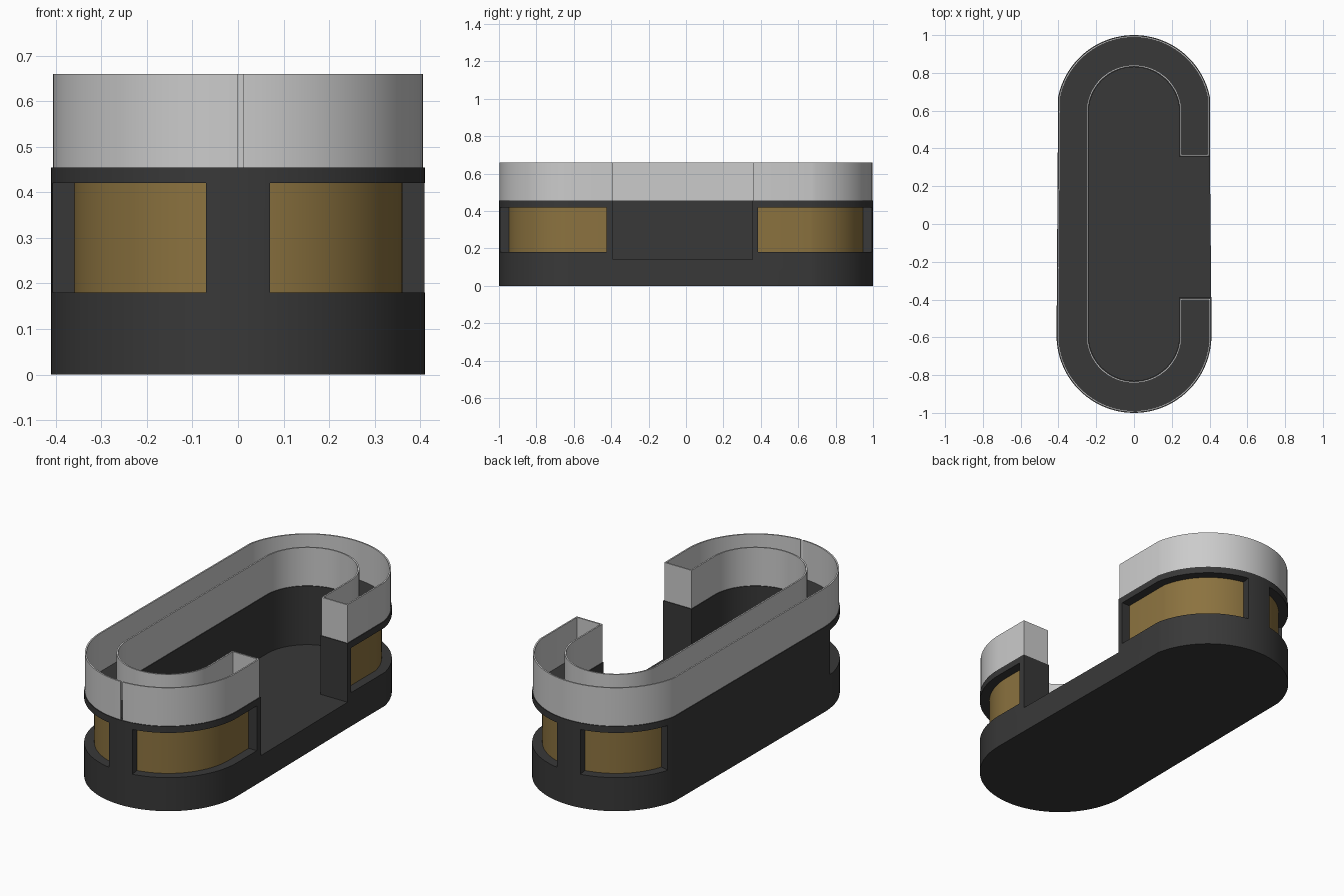
import bpy, bmesh
from math import sin, cos, radians

if "Cube" in bpy.data.objects:
    bpy.data.objects.remove(bpy.data.objects["Cube"])

R, CY = 0.41, 0.59            # end-cap radius and centre distance
OPEN0, OPEN1 = -0.39, 0.355   # doorway in the right-hand side
WALL, RIM = 0.17, 0.455       # counter depth and height


def arc(cy, r, a0, a1, n=48):
    return [(r * cos(radians(a0 + (a1 - a0) * i / n)),
             cy + r * sin(radians(a0 + (a1 - a0) * i / n))) for i in range(n + 1)]


def path(d, e=0.0):
    """C-shaped outline inset by d, from one side of the doorway to the other."""
    t = 11.5 if d < 0.1 else 0
    r = R - d
    return ([(r - 0.001, OPEN0 - e)] + arc(-CY, r, 0, -180)
            + arc(CY, r, 180 - t, t) + [(r * cos(radians(t)), OPEN1 + e)])


def make(name, bm, mat=None):
    me = bpy.data.meshes.new(name)
    bm.to_mesh(me)
    bm.free()
    ob = bpy.data.objects.new(name, me)
    bpy.context.collection.objects.link(ob)
    if mat:
        me.materials.append(mat)
    return ob


def prism(name, pts, z0, z1, mat=None):
    bm = bmesh.new()
    f = bm.faces.new([bm.verts.new((x, y, z0)) for x, y in pts])
    ext = bmesh.ops.extrude_face_region(bm, geom=[f])["geom"]
    bmesh.ops.translate(bm, vec=(0, 0, z1 - z0),
                        verts=[v for v in ext if isinstance(v, bmesh.types.BMVert)])
    bmesh.ops.recalc_face_normals(bm, faces=bm.faces)
    return make(name, bm, mat)


def activate(ob):
    bpy.ops.object.select_all(action='DESELECT')
    ob.select_set(True)
    bpy.context.view_layer.objects.active = ob


def cut(ob, cutter):
    cutter.hide_render = True
    m = ob.modifiers.new("cut", 'BOOLEAN')
    m.operation, m.solver, m.object = 'DIFFERENCE', 'EXACT', cutter
    activate(ob)
    bpy.ops.object.modifier_apply(modifier=m.name)
    bpy.data.objects.remove(cutter)


def smooth(ob):
    activate(ob)
    bpy.ops.object.shade_smooth_by_angle(angle=radians(25))


def material(name, rgb):
    m = bpy.data.materials.new(name)
    m.diffuse_color = (*rgb, 1)
    m.use_nodes = True
    m.node_tree.nodes["Principled BSDF"].inputs["Base Color"].default_value = m.diffuse_color
    return m


dark = material("dark", (0.04, 0.04, 0.04))
brown = material("brown", (0.26, 0.17, 0.05))

# Counter body: solid outline with the standing area and doorway cut out
body = prism("counter_body", path(0), 0, RIM, dark)
cut(body, prism("cavity", path(WALL) + [(0.6, OPEN1), (0.6, OPEN0)], 0.14, 0.6))

# Recessed windows round both ends: cap centre, arc range, straight end
windows = [("front_right", -CY, 0, -80.2, -0.425),
           ("front_left", -CY, -99.8, -173, None),
           ("back_right", CY, 11.5, 80.2, 0.385),
           ("back_left", CY, 99.8, 162.5, None)]


def band(w, d0, d1):
    def side(d):
        p = arc(w[1], R - d, w[2], w[3], 24)
        return ([(p[0][0], w[4])] if w[4] is not None else []) + p
    return side(d0) + side(d1)[::-1]


for w in windows:
    cut(body, prism("recess", band(w, -0.04, 0.05), 0.18, 0.42))
    smooth(prism(w[0] + "_panel", band(w, 0.049, 0.054), 0.18, 0.42, brown))
smooth(body)

# Thin upstand screen round the counter, with a narrow slit at the front
e = 0.008
outer = path(e, e)
loop = outer + path(WALL - e, e)[::-1]
i = min(range(len(outer)), key=lambda k: outer[k][1])
pts = loop[i:] + loop[:i] + [(0.012, outer[i][1])]
bm = bmesh.new()
lo = [bm.verts.new((x, y, RIM)) for x, y in pts]
hi = [bm.verts.new((x, y, 0.66)) for x, y in pts]
for k in range(len(pts) - 1):
    bm.faces.new((lo[k], lo[k + 1], hi[k + 1], hi[k]))
screen = make("upstand_screen", bm)
s = screen.modifiers.new("thickness", 'SOLIDIFY')
s.thickness, s.offset, s.use_even_offset = 0.008, 0, True
activate(screen)
bpy.ops.object.modifier_apply(modifier=s.name)
smooth(screen)
